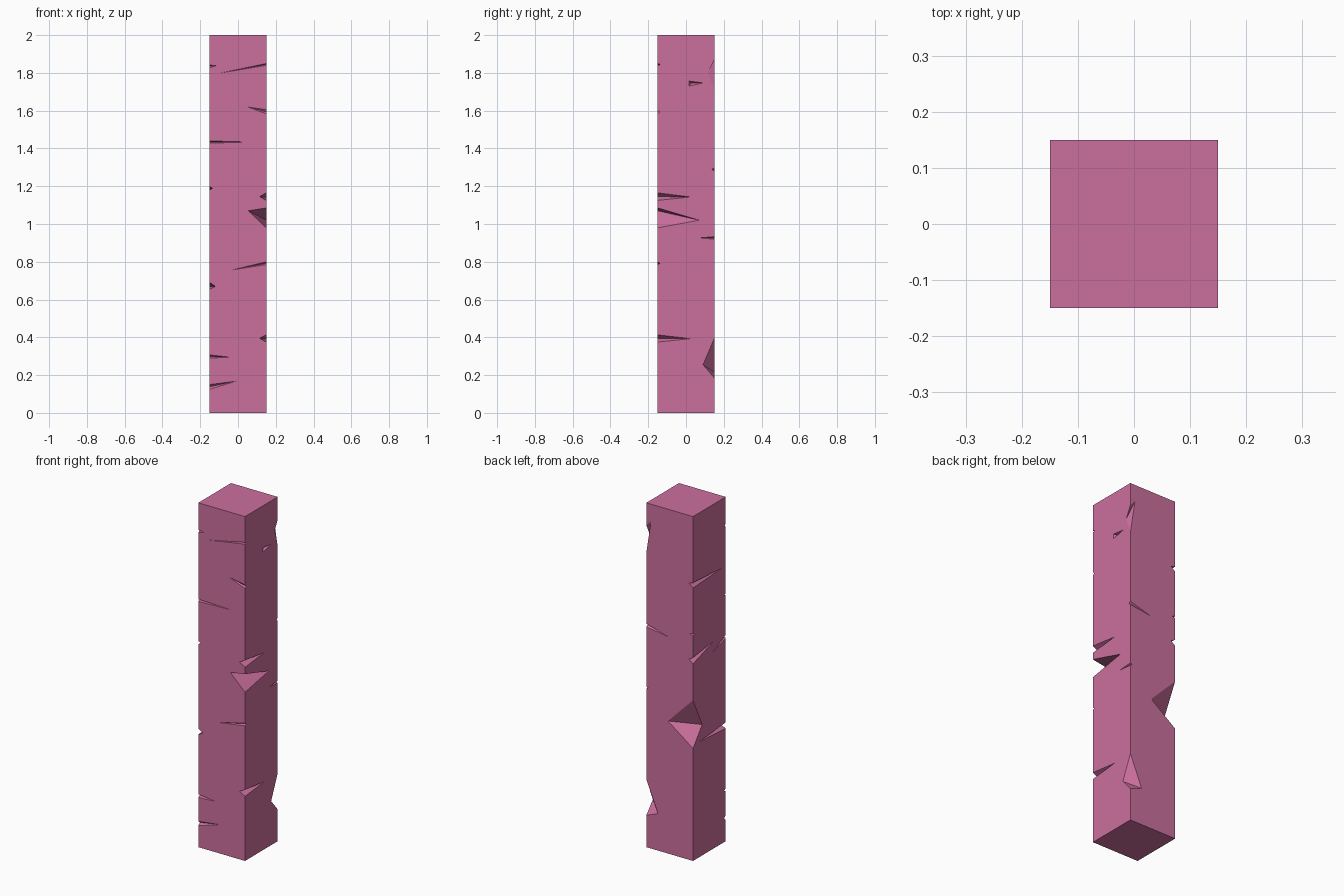
import bpy, bmesh
from mathutils import Vector

if "Cube" in bpy.data.objects:
    bpy.data.objects.remove(bpy.data.objects["Cube"])

H = 0.15   # half width of the pillar
TALL = 2.0

# Corners of the square section
FR, FL, BR, BL = (1, -1), (-1, -1), (1, 1), (-1, 1)

# Chips down each corner: z top, z bottom, reach along x, its z, reach along y, its z
chips = {
    FR: [(1.85, 1.84, .24, 1.80, .015, 1.845), (1.605, 1.583, .10, 1.62, .01, 1.593),
         (1.165, 1.125, .035, 1.145, .175, 1.143), (1.085, .98, .095, 1.07, .22, 1.02),
         (.80, .785, .18, .757, .012, .792), (.413, .375, .035, .395, .175, .393)],
    FL: [(1.842, 1.827, .035, 1.838, .015, 1.835), (1.44, 1.428, .21, 1.434, .015, 1.434),
         (1.198, 1.18, .015, 1.19, .13, 1.14), (.69, .655, .03, .67, .24, .67),
         (.307, .29, .11, .295, .015, .298), (.15, .125, .14, .168, .015, .138)],
    BR: [(1.87, 1.71, .03, 1.90, .034, 1.80), (1.298, 1.28, .138, 1.26, .012, 1.29),
         (.933, .92, .012, .927, .085, .926), (.395, .185, .075, .215, .06, .255)],
    BL: [(1.615, 1.585, .026, 1.608, .27, 1.60), (1.322, 1.308, .02, 1.315, .015, 1.315),
         (1.18, 1.145, .026, 1.165, .19, 1.205), (.933, .653, .16, .77, .084, .76)],
}

bm = bmesh.new()


def face(points):
    bm.faces.new([bm.verts.new(p) for p in points])


def at(corner, z, dx=0.0, dy=0.0):
    """Point at a corner, moved inward along the two side faces."""
    return Vector((corner[0] * (H - dx), corner[1] * (H - dy), z))


def path(corner, along_x):
    """Notched outline of one corner, top to bottom, as seen on one side face."""
    pts = [at(corner, TALL)]
    for top, bottom, dx, zx, dy, zy in chips[corner]:
        tip = at(corner, zx, dx=dx) if along_x else at(corner, zy, dy=dy)
        pts += [at(corner, top), tip, at(corner, bottom)]
    return pts + [at(corner, 0)]


# Front, back and left sides
for a, b, along_x in ((FL, FR, True), (BL, BR, True), (FL, BL, False)):
    face(path(a, along_x) + path(b, along_x)[::-1])

# Right side, split around its small pit
front, back = path(FR, False), path(BR, False)
upper, lower, end = [Vector((H, y, z)) for y, z in ((.015, 1.757), (.015, 1.73), (.092, 1.747))]
face(front[:4] + [upper, end] + back[2::-1])
face(front[3:] + back[:1:-1] + [end, lower, upper])

# Pit in the right side
pit = Vector((H - .02, .03, 1.747))
for a, b in ((upper, lower), (lower, end), (end, upper)):
    face([a, b, pit])

# Sloping faces inside each corner chip
for corner, rows in chips.items():
    for top, bottom, dx, zx, dy, zy in rows:
        p, q = at(corner, zx, dx=dx), at(corner, zy, dy=dy)
        face([at(corner, top), p, q])
        face([at(corner, bottom), p, q])

# Top and bottom caps
for z in (0, TALL):
    face([at(c, z) for c in (FL, FR, BR, BL)])

bmesh.ops.remove_doubles(bm, verts=bm.verts[:], dist=1e-5)
bmesh.ops.recalc_face_normals(bm, faces=bm.faces[:])
bmesh.ops.triangulate(bm, faces=[f for f in bm.faces if len(f.verts) > 4])
mesh = bpy.data.meshes.new("chipped_pillar")
bm.to_mesh(mesh)
bm.free()
pillar = bpy.data.objects.new("chipped_pillar", mesh)
bpy.context.collection.objects.link(pillar)

# Pink paint
paint = bpy.data.materials.new("pink")
paint.diffuse_color = (0.6, 0.16, 0.34, 1)
paint.use_nodes = True
paint.node_tree.nodes["Principled BSDF"].inputs["Base Color"].default_value = paint.diffuse_color
mesh.materials.append(paint)
